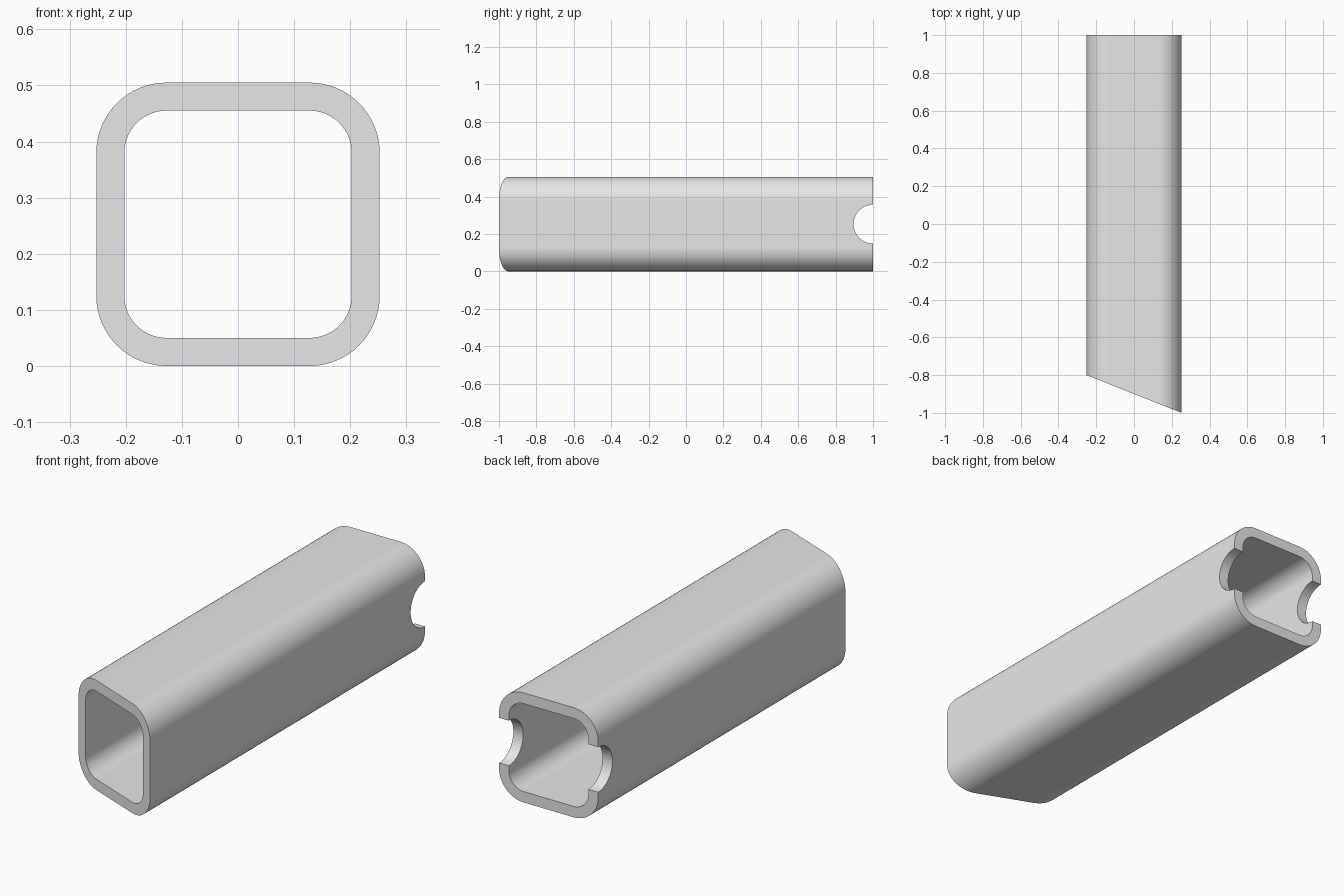
import bpy
import bmesh
from math import cos, sin, pi, radians

HALF = 0.2525        # half the outer width
WALL = 0.05
RADIUS = 0.125       # outer corner radius
NOTCH = 0.104        # radius of the rear notches
STEPS = 16           # segments per rounded corner

cube = bpy.data.objects.get("Cube")
if cube:
    bpy.data.objects.remove(cube, do_unlink=True)

steel = bpy.data.materials.new("light_grey")
steel.use_nodes = True
grey = (0.8, 0.8, 0.8, 1)
steel.diffuse_color = grey
steel.node_tree.nodes["Principled BSDF"].inputs["Base Color"].default_value = grey


def rounded_square(half, radius):
    """Points of a rounded square around the tube axis."""
    c = half - radius
    points = []
    for corner, (sx, sz) in enumerate([(1, 1), (-1, 1), (-1, -1), (1, -1)]):
        for i in range(STEPS + 1):
            a = (corner + i / STEPS) * pi / 2
            points.append((sx * c + radius * cos(a), HALF + sz * c + radius * sin(a)))
    return points


def mitre(x):
    """Front end slants towards the left side."""
    return -0.9 - 0.1 * x / HALF


# Square tube: outer and inner skins joined by rings at both ends
bm = bmesh.new()
loops = []
for half, radius in [(HALF, RADIUS), (HALF - WALL, RADIUS - WALL)]:
    profile = rounded_square(half, radius)
    loops.append([bm.verts.new((x, mitre(x), z)) for x, z in profile])
    loops.append([bm.verts.new((x, 1, z)) for x, z in profile])
outer_front, outer_back, inner_front, inner_back = loops
for a, b in [(outer_front, outer_back), (outer_back, inner_back),
             (inner_back, inner_front), (inner_front, outer_front)]:
    for i in range(len(a)):
        j = (i + 1) % len(a)
        bm.faces.new((a[i], a[j], b[j], b[i]))
bmesh.ops.recalc_face_normals(bm, faces=bm.faces)
mesh = bpy.data.meshes.new("square_tube")
bm.to_mesh(mesh)
bm.free()
mesh.materials.append(steel)
tube = bpy.data.objects.new("square_tube", mesh)
bpy.context.collection.objects.link(tube)

# Half-round notches through both side walls at the rear
bpy.ops.mesh.primitive_cylinder_add(vertices=64, radius=NOTCH, depth=1,
                                    location=(0, 1, HALF), rotation=(0, pi / 2, 0))
cutter = bpy.context.object
cutter.name = "notch_cutter"
cutter.hide_render = True
cutter.data.materials.append(steel)

bpy.ops.object.select_all(action='DESELECT')
tube.select_set(True)
bpy.context.view_layer.objects.active = tube
cut = tube.modifiers.new("notches", 'BOOLEAN')
cut.operation = 'DIFFERENCE'
cut.solver = 'EXACT'
cut.object = cutter
bpy.ops.object.modifier_apply(modifier=cut.name)
bpy.data.objects.remove(cutter, do_unlink=True)

# Smooth corners, crisp ends, flat walls
bpy.ops.object.shade_smooth_by_angle(angle=radians(30))
weighted = tube.modifiers.new("flat_walls", 'WEIGHTED_NORMAL')
weighted.keep_sharp = True
